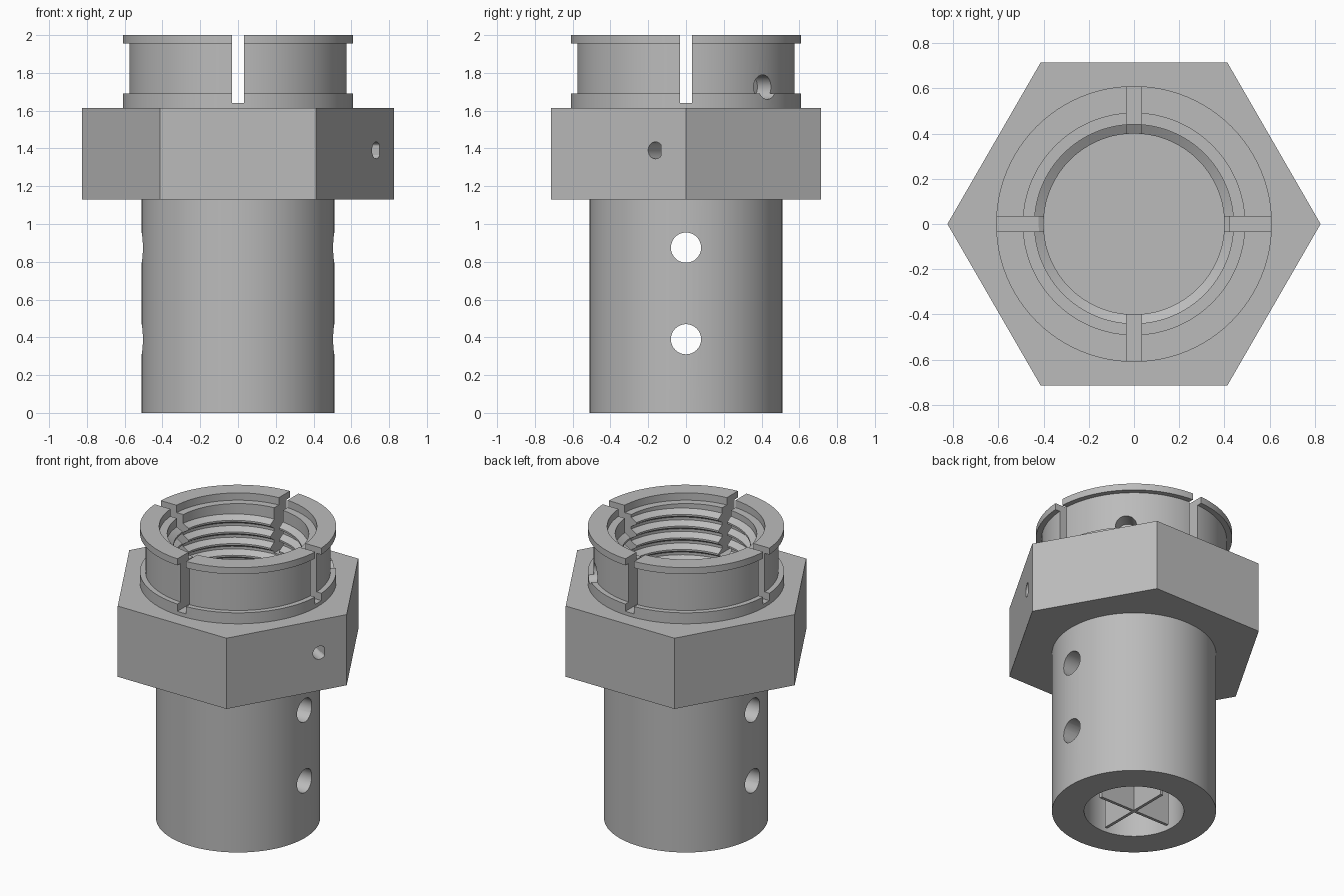
import bpy, bmesh
from math import pi, cos, sin, radians
from mathutils import Matrix, Vector

if "Cube" in bpy.data.objects:
    bpy.data.objects.remove(bpy.data.objects["Cube"])

steel = bpy.data.materials.new("plain grey steel")
steel.use_nodes = True
GREY = (0.5, 0.5, 0.5, 1)
steel.diffuse_color = GREY
for node in steel.node_tree.nodes:
    if node.type == "BSDF_PRINCIPLED":
        node.inputs["Base Color"].default_value = GREY


def finish(name, bm):
    bmesh.ops.recalc_face_normals(bm, faces=bm.faces)
    mesh = bpy.data.meshes.new(name)
    bm.to_mesh(mesh)
    bm.free()
    mesh.materials.append(steel)
    ob = bpy.data.objects.new(name, mesh)
    bpy.context.scene.collection.objects.link(ob)
    return ob


def lathe(name, profile, segments=96):
    """Solid of revolution from (radius, height) pairs, capped at both ends."""
    bm = bmesh.new()
    rings = [[bm.verts.new((r * cos(2 * pi * i / segments), r * sin(2 * pi * i / segments), z))
              for i in range(segments)] for r, z in profile]
    for a, b in zip(rings, rings[1:]):
        for i in range(segments):
            j = (i + 1) % segments
            bm.faces.new((a[i], a[j], b[j], b[i]))
    bm.faces.new(rings[0])
    bm.faces.new(rings[-1])
    return finish(name, bm)


def box(name, size, centre):
    bm = bmesh.new()
    bmesh.ops.create_cube(bm, size=1, matrix=Matrix.Translation(centre) @ Matrix.Diagonal((*size, 1)))
    return finish(name, bm)


def drill(name, radius, start, end, flat=None):
    """Horizontal drill cutter; flat trims one side to a D section."""
    start, end = Vector(start), Vector(end)
    axis = (end - start).normalized()
    side = Vector((0, 0, 1)).cross(axis)
    bm = bmesh.new()
    rings = []
    for p in (start, end):
        ring = []
        for i in range(32):
            u, v = radius * cos(2 * pi * i / 32), radius * sin(2 * pi * i / 32)
            if flat is not None:
                u = min(u, flat)
            ring.append(bm.verts.new(p + side * u + Vector((0, 0, v))))
        rings.append(ring)
    for i in range(32):
        j = (i + 1) % 32
        bm.faces.new((rings[0][i], rings[0][j], rings[1][j], rings[1][i]))
    for ring in rings:
        bm.faces.new(ring)
    return finish(name, bm)


def combine(target, tools, operation):
    for tool in tools:
        mod = target.modifiers.new(tool.name, "BOOLEAN")
        mod.operation, mod.solver, mod.object = operation, "EXACT", tool
        bpy.context.view_layer.objects.active = target
        bpy.ops.object.modifier_apply(modifier=mod.name)


# Outer sleeve with grooved collar
body = lathe("threaded_sleeve", [(0.51, 0), (0.51, 1.4), (0.61, 1.4), (0.61, 1.69), (0.575, 1.69),
                                 (0.575, 1.955), (0.61, 1.955), (0.61, 2)])
# Hexagonal wrench section
hexagon = lathe("hex_section", [(0.825, 1.13), (0.825, 1.615)], 6)

# Bores, slots and drilled holes
FLOOR = 1.13
upper_bore = lathe("upper_bore", [(0.44, FLOOR), (0.44, 1.95), (0.49, 1.95), (0.49, 2.1)])
lower_bore = lathe("lower_bore", [(0.31, -0.1), (0.31, 1.05)])
slots = [box("slot_x", (1.6, 0.066, 0.5), (0, 0, 1.89)),
         box("slot_y", (0.066, 1.6, 0.5), (0, 0, 1.89))]
pin_holes = [drill("pin_hole", 0.08, (-1, 0, z), (1, 0, z)) for z in (0.39, 0.875)]
diagonal = Vector((1, 1, 0)).normalized()
lift = Vector((0, 0, 1.725))
collar_hole = drill("collar_hole", 0.065, diagonal * 0.47 + lift, diagonal * 0.8 + lift)
normal = Vector((cos(radians(-30)), sin(radians(-30)), 0))
spot = Vector((0.5, 0.866, 0)) * 0.226 + Vector((0, 0, 1.39))
hex_hole = drill("hex_hole", 0.045, normal * 0.55 + spot, normal * 0.8 + spot, 0.035)

combine(body, [hexagon], "UNION")
combine(body, [upper_bore, lower_bore, *slots, *pin_holes, collar_hole, hex_hole], "DIFFERENCE")

# Internal helical thread
PITCH, STEPS, TURNS = 0.08, 72, 9
bm = bmesh.new()
sections = []
for i in range(STEPS * TURNS + 1):
    a = 2 * pi * i / STEPS
    z = 1.18 + PITCH * i / STEPS
    sections.append([bm.verts.new((r * cos(a), r * sin(a), z + dz))
                     for r, dz in ((0.45, -0.037), (0.4, -0.006), (0.4, 0.006), (0.45, 0.037))])
for a, b in zip(sections, sections[1:]):
    for k in range(4):
        m = (k + 1) % 4
        bm.faces.new((a[k], a[m], b[m], b[k]))
bm.faces.new(sections[0])
bm.faces.new(sections[-1])
thread = finish("internal_thread", bm)
combine(thread, slots, "DIFFERENCE")

# Crossed vanes inside the lower bore
vanes = box("crossed_vanes", (0.54, 0.02, 1.06), (0, 0, 0.53))
cross_vane = box("cross_vane", (0.02, 0.54, 1.06), (0, 0, 0.53))
combine(vanes, [cross_vane], "UNION")
combine(vanes, pin_holes, "DIFFERENCE")

for tool in [hexagon, upper_bore, lower_bore, *slots, *pin_holes, collar_hole, hex_hole, cross_vane]:
    bpy.data.objects.remove(tool)

for ob in (body, thread, vanes):
    bpy.ops.object.select_all(action="DESELECT")
    ob.select_set(True)
    bpy.context.view_layer.objects.active = ob
    bpy.ops.object.shade_smooth_by_angle(angle=radians(25))
